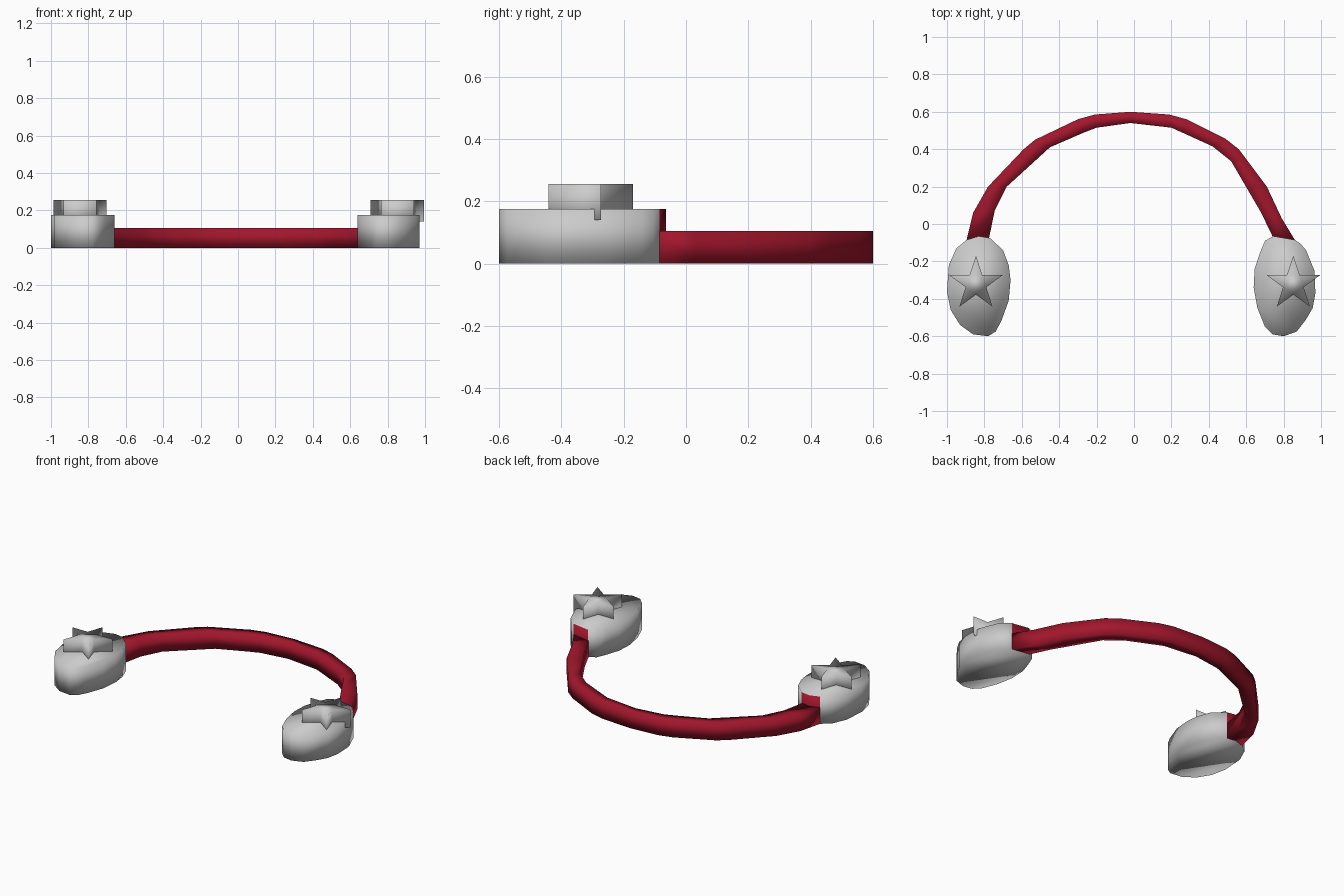
import bpy, bmesh, math

if "Cube" in bpy.data.objects:
    bpy.data.objects.remove(bpy.data.objects["Cube"])

red = bpy.data.materials.new("red")
red.diffuse_color = (0.36, 0.008, 0.025, 1)
red.use_nodes = True
red.node_tree.nodes["Principled BSDF"].inputs["Base Color"].default_value = red.diffuse_color


def prism(name, outline, z0, z1, red_edges=()):
    """Soft-shaded upright slab from a plan outline."""
    bm = bmesh.new()
    low = [bm.verts.new((x, y, z0)) for x, y in outline]
    top = [bm.verts.new((x, y, z1)) for x, y in outline]
    bm.faces.new(top)
    bm.faces.new(low[::-1])
    n = len(outline)
    for i in range(n):
        j = (i + 1) % n
        f = bm.faces.new((low[i], low[j], top[j], top[i]))
        f.material_index = 1 if i in red_edges else 0
    return finish(name, bm, [None, red] if red_edges else [])


def finish(name, bm, mats):
    bmesh.ops.recalc_face_normals(bm, faces=bm.faces)
    for f in bm.faces:
        f.smooth = True
    mesh = bpy.data.meshes.new(name)
    bm.to_mesh(mesh)
    bm.free()
    for m in mats:
        mesh.materials.append(m)
    ob = bpy.data.objects.new(name, mesh)
    bpy.context.collection.objects.link(ob)
    return ob


# Ear cups: rounded plan outlines, with the facets facing the band in red
left_cup = [(-.895, -.085), (-.83, -.065), (-.77, -.075), (-.70, -.14), (-.67, -.22),
            (-.66, -.30), (-.67, -.41), (-.71, -.52), (-.74, -.575), (-.78, -.60),
            (-.86, -.59), (-.93, -.54), (-.98, -.46), (-1.0, -.36), (-.99, -.22), (-.95, -.13)]
right_cup = [(.86, -.085), (.82, -.078), (.745, -.065), (.70, -.09), (.675, -.15), (.645, -.24),
             (.64, -.34), (.66, -.45), (.70, -.55), (.74, -.59), (.80, -.60), (.87, -.575),
             (.92, -.51), (.955, -.45), (.97, -.37), (.965, -.25), (.92, -.14), (.89, -.105)]
prism("left_ear_cup", left_cup, 0, .175, (0, 1))
prism("right_ear_cup", right_cup, 0, .175, (0, 1))

# Star ornaments, sunk slightly into the cups
for side, cx in (("left", -.845), ("right", .852)):
    star = []
    for i in range(10):
        r = .15 if i % 2 == 0 else .058
        a = math.pi / 2 + i * math.pi / 5
        star.append((cx + r * math.cos(a), -.32 + r * math.sin(a)))
    prism(side + "_star", star, .14, .255)

# Headband: paired outer and inner plan points, swept as a rectangular strip
outer = [(-.895, -.085), (-.86, .06), (-.78, .20), (-.59, .40), (-.53, .45), (-.30, .56),
         (-.21, .585), (-.02, .60), (.19, .585), (.28, .56), (.49, .455), (.56, .40),
         (.71, .20), (.79, .03), (.86, -.085)]
inner = [(-.775, -.075), (-.745, .07), (-.68, .20), (-.51, .355), (-.45, .41), (-.27, .488),
         (-.20, .515), (-.02, .54), (.20, .515), (.26, .488), (.42, .415), (.52, .335),
         (.61, .18), (.68, .06), (.745, -.075)]
bm = bmesh.new()
rings = []
for o, i in zip(outer, inner):
    rings.append([bm.verts.new((*p, z)) for p, z in ((o, 0), (o, .105), (i, .105), (i, 0))])
for a, b in zip(rings, rings[1:]):
    for k in range(4):
        m = (k + 1) % 4
        bm.faces.new((a[k], a[m], b[m], b[k]))
bm.faces.new(rings[0])
bm.faces.new(rings[-1])
finish("headband", bm, [red])
